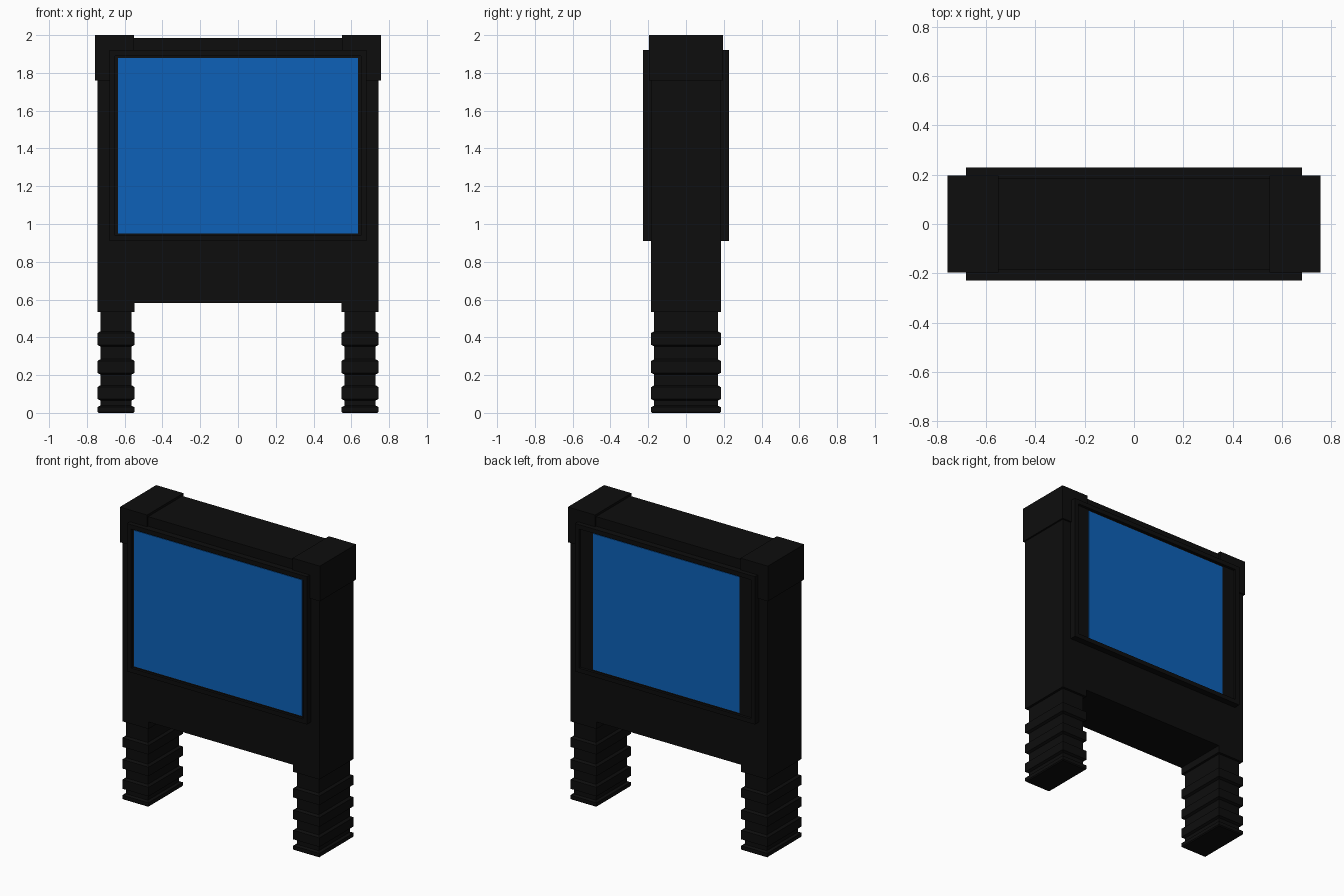
import bpy, bmesh

if "Cube" in bpy.data.objects:
    bpy.data.objects.remove(bpy.data.objects["Cube"])


def material(name, rgb):
    m = bpy.data.materials.new(name)
    m.diffuse_color = (*rgb, 1)
    m.use_nodes = True
    m.node_tree.nodes["Principled BSDF"].inputs["Base Color"].default_value = m.diffuse_color
    return m


BLACK = material("black", (0.004, 0.004, 0.004))
BLUE = material("screen blue", (0.004, 0.12, 0.48))


def finish(bm, name, mat):
    bmesh.ops.recalc_face_normals(bm, faces=bm.faces)
    me = bpy.data.meshes.new(name)
    bm.to_mesh(me)
    bm.free()
    me.materials.append(mat)
    ob = bpy.data.objects.new(name, me)
    bpy.context.collection.objects.link(ob)
    return ob


def add_box(bm, x0, x1, y0, y1, z0, z1):
    vs = bmesh.ops.create_cube(bm, size=1)["verts"]
    for v in vs:
        v.co = (x1 if v.co.x > 0 else x0, y1 if v.co.y > 0 else y0, z1 if v.co.z > 0 else z0)


def box(name, mat, *dims):
    bm = bmesh.new()
    add_box(bm, *dims)
    return finish(bm, name, mat)


# Main cabinet between the two corner posts
box("cabinet", BLACK, -0.55, 0.55, -0.185, 0.185, 0.583, 1.985)

# Raised frame, front and back, with a shallow recess on each side
bm = bmesh.new()
add_box(bm, -0.68, 0.68, -0.228, 0.228, 0.91, 1.92)
for face in [f for f in bm.faces if abs(f.normal.y) > 0.9]:
    inward = -face.normal * 0.018
    bmesh.ops.inset_individual(bm, faces=[face], thickness=0.042)
    rim = bmesh.ops.extrude_discrete_faces(bm, faces=[face])["faces"][0]
    ring = list(rim.verts)
    bmesh.ops.translate(bm, verts=ring, vec=inward)
    # walls joining the rim to the recessed panel
    outer = [min((v for v in bm.verts if v not in ring), key=lambda v: (v.co - (r.co - inward)).length)
             for r in ring]
    for i in range(4):
        j = (i + 1) % 4
        quad = (outer[i], outer[j], ring[j], ring[i])
        if not bm.faces.get(quad):
            bm.faces.new(quad)
finish(bm, "screen_frame", BLACK)

# Screens: wide on the front, narrower on the back
box("front_screen", BLUE, -0.635, 0.635, -0.214, -0.208, 0.95, 1.88)
box("back_screen", BLUE, -0.553, 0.553, 0.208, 0.214, 0.95, 1.88)

# Ribbed leg outline: (height, inset from the full post size)
LEG = [(0, 0.006), (0.006, 0), (0.03, 0), (0.038, 0.016), (0.066, 0.016),
       (0.074, 0), (0.136, 0), (0.146, 0.016), (0.204, 0.016),
       (0.212, 0), (0.274, 0), (0.284, 0.016), (0.352, 0.016),
       (0.36, 0), (0.422, 0), (0.432, 0.016), (0.535, 0.016)]


def leg(name, side):
    bm = bmesh.new()
    cx, hx, hy = side * 0.646, 0.099, 0.185
    rings = []
    for z, d in LEG:
        a, b = hx - d, hy - d
        rings.append([bm.verts.new((cx + sx * a, sy * b, z))
                      for sx, sy in ((-1, -1), (1, -1), (1, 1), (-1, 1))])
    for lo, hi in zip(rings, rings[1:]):
        for i in range(4):
            j = (i + 1) % 4
            bm.faces.new((lo[i], lo[j], hi[j], hi[i]))
    bm.faces.new(rings[0][::-1])
    bm.faces.new(rings[-1])
    finish(bm, name, BLACK)


# Posts, corner caps and legs on both sides
for label, s in (("left", -1), ("right", 1)):
    post = sorted((s * 0.547, s * 0.745))
    cap = sorted((s * 0.55, s * 0.756))
    box(label + "_post", BLACK, *post, -0.185, 0.185, 0.535, 1.77)
    box(label + "_corner_cap", BLACK, *cap, -0.196, 0.196, 1.76, 2.0)
    leg(label + "_leg", s)
